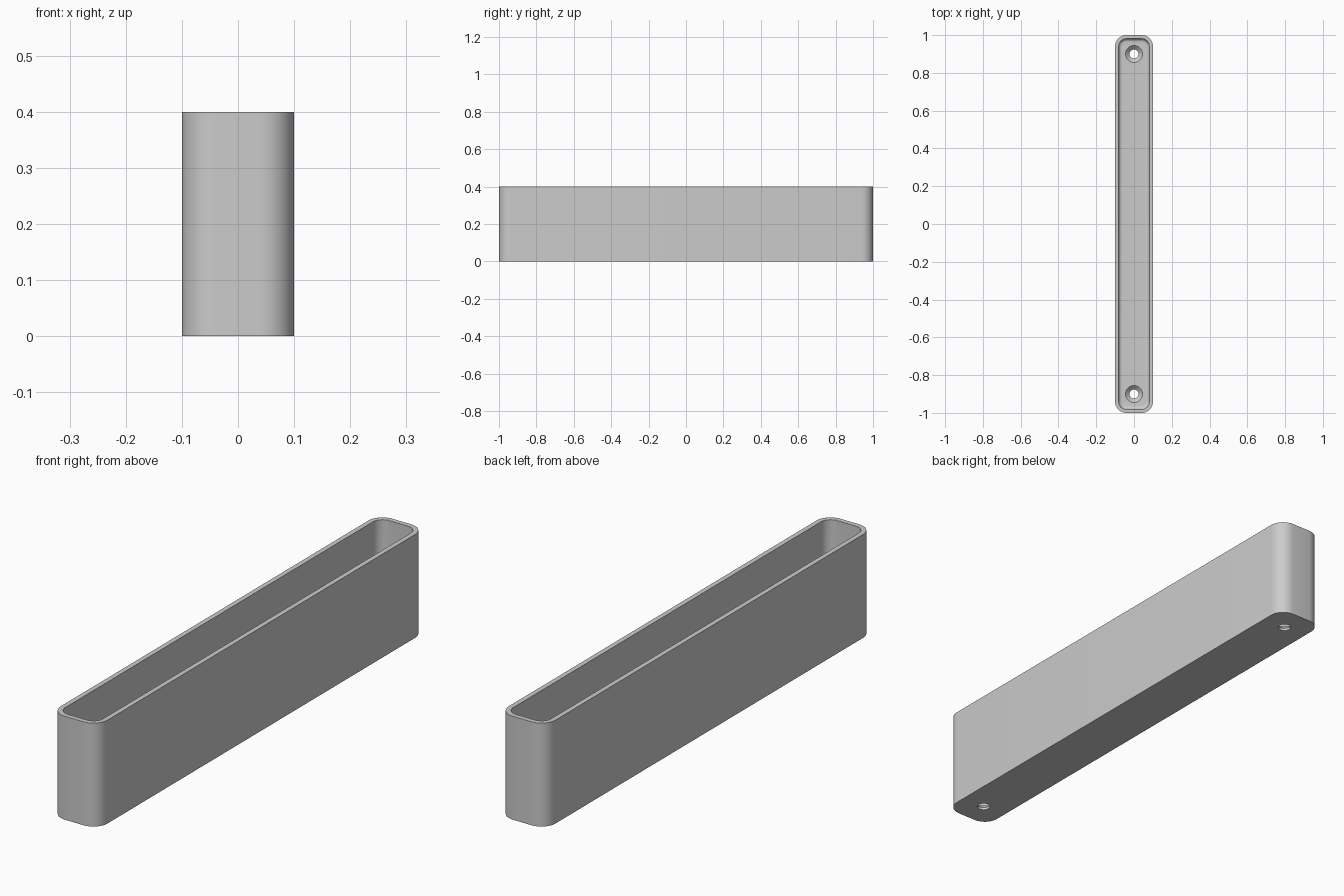
import bpy
import bmesh
from math import sin, cos, pi, radians

cube = bpy.data.objects.get("Cube")
if cube:
    bpy.data.objects.remove(cube, do_unlink=True)

HALF_W, HALF_L, HEIGHT = 0.1, 1.0, 0.4
CORNER, WALL, FLOOR, FILLET = 0.06, 0.019, 0.03, 0.018
HOLE_Y, HOLE_R, SINK_R, SINK_Z = 0.9, 0.024, 0.045, 0.01
CORNER_STEPS, FILLET_STEPS, HOLE_SIDES = 10, 6, 32

bm = bmesh.new()


def rounded_ring(inset, z):
    """Rounded rectangle, offset inward from the outer outline."""
    r = CORNER - inset
    ring = []
    for q, (sx, sy) in enumerate(((1, 1), (-1, 1), (-1, -1), (1, -1))):
        for i in range(CORNER_STEPS + 1):
            a = (q + i / CORNER_STEPS) * pi / 2
            ring.append(bm.verts.new((sx * (HALF_W - CORNER) + r * cos(a),
                                      sy * (HALF_L - CORNER) + r * sin(a), z)))
    return ring


def circle_ring(y, r, z):
    steps = [2 * pi * i / HOLE_SIDES for i in range(HOLE_SIDES)]
    return [bm.verts.new((r * cos(a), y + r * sin(a), z)) for a in steps]


def skin(rings):
    """Join successive rings with quads."""
    for lower, upper in zip(rings, rings[1:]):
        n = len(lower)
        for i in range(n):
            j = (i + 1) % n
            bm.faces.new((lower[i], lower[j], upper[j], upper[i]))


def fill(rings):
    """Flat face with holes, bounded by the given rings."""
    edges = [bm.edges.get((r[i - 1], r[i])) for r in rings for i in range(len(r))]
    bmesh.ops.triangle_fill(bm, edges=edges, use_beauty=True, use_dissolve=False)


# Outer wall, rim, inner wall and the fillet down to the floor
shell = [rounded_ring(0, 0), rounded_ring(0, HEIGHT), rounded_ring(WALL, HEIGHT)]
for i in range(FILLET_STEPS + 1):
    a = i / FILLET_STEPS * pi / 2
    shell.append(rounded_ring(WALL + FILLET * (1 - cos(a)),
                              FLOOR + FILLET * (1 - sin(a))))
skin(shell)

# Countersunk screw holes through the floor
holes = []
for y in (-HOLE_Y, HOLE_Y):
    hole = [circle_ring(y, HOLE_R, 0), circle_ring(y, HOLE_R, SINK_Z),
            circle_ring(y, SINK_R, FLOOR)]
    skin(hole)
    holes.append(hole)

# Underside and inside floor
fill([shell[0]] + [h[0] for h in holes])
fill([shell[-1]] + [h[-1] for h in holes])
bmesh.ops.recalc_face_normals(bm, faces=bm.faces[:])

mesh = bpy.data.meshes.new("tray")
bm.to_mesh(mesh)
bm.free()
tray = bpy.data.objects.new("tray", mesh)
bpy.context.collection.objects.link(tray)

# Single grey finish
grey = bpy.data.materials.new("light grey")
grey.use_nodes = True
colour = (0.6, 0.6, 0.6, 1)
grey.diffuse_color = colour
grey.node_tree.nodes["Principled BSDF"].inputs["Base Color"].default_value = colour
mesh.materials.append(grey)

bpy.ops.object.select_all(action='DESELECT')
tray.select_set(True)
bpy.context.view_layer.objects.active = tray
bpy.ops.object.shade_smooth_by_angle(angle=radians(30))
